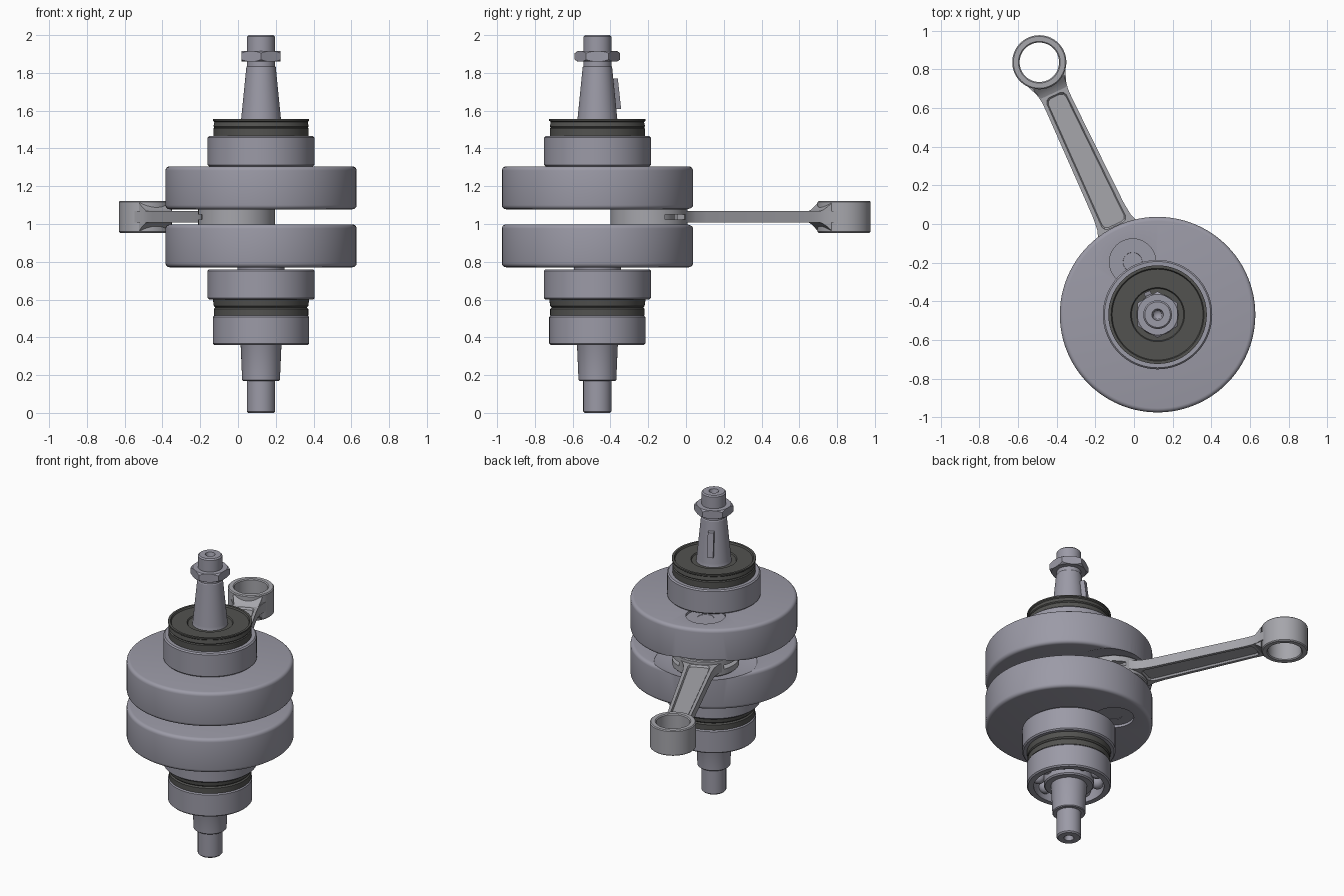
import bpy, bmesh
from math import sin, cos, pi, radians, atan2
from mathutils import Matrix, Vector

if "Cube" in bpy.data.objects:
    bpy.data.objects.remove(bpy.data.objects["Cube"])

AX = Vector((0.122, -0.469, 0))          # main shaft axis
PIN = Vector((-0.007, -0.197, 0))        # crank pin axis
SMALL = Vector((-0.49, 0.837, 0))        # small end axis
MID = 1.038                              # mid plane between the webs
ROD = SMALL - PIN
L = ROD.length
ROD_M = Matrix.Translation(PIN + Vector((0, 0, MID))) @ Matrix.Rotation(atan2(ROD.y, ROD.x), 4, 'Z')


def colour(name, *rgb):
    mat = bpy.data.materials.new(name)
    mat.diffuse_color = (*rgb, 1)
    mat.use_nodes = True
    mat.node_tree.nodes["Principled BSDF"].inputs["Base Color"].default_value = mat.diffuse_color
    return mat


DARK = colour("dark_rubber", 0.085, 0.085, 0.08)
STEEL = colour("steel", 0.33, 0.325, 0.385)
ROD_STEEL = colour("rod_steel", 0.38, 0.38, 0.41)


def finish(ob, angle=32):
    bpy.ops.object.select_all(action='DESELECT')
    ob.select_set(True)
    bpy.context.view_layer.objects.active = ob
    bpy.ops.object.shade_smooth_by_angle(angle=radians(angle))
    return ob


def make(name, bm, mat):
    bmesh.ops.remove_doubles(bm, verts=bm.verts, dist=1e-5)
    bmesh.ops.recalc_face_normals(bm, faces=bm.faces)
    me = bpy.data.meshes.new(name)
    bm.to_mesh(me)
    bm.free()
    me.materials.append(mat)
    ob = bpy.data.objects.new(name, me)
    bpy.context.collection.objects.link(ob)
    return finish(ob)


def lathe(name, prof, at=AX, ring=False, n=72, start=0.0, mat=STEEL):
    """Revolve (radius, z) points; ring=True closes the profile loop."""
    bm = bmesh.new()
    vs = [bm.verts.new((r * cos(start), r * sin(start), z)) for r, z in prof]
    es = [bm.edges.new(p) for p in zip(vs, vs[1:])]
    if ring:
        es.append(bm.edges.new((vs[-1], vs[0])))
    bmesh.ops.spin(bm, geom=vs + es, cent=(0, 0, 0), axis=(0, 0, 1), angle=2 * pi, steps=n)
    bmesh.ops.translate(bm, verts=bm.verts, vec=at)
    return make(name, bm, mat)


def loft(name, sections, matrix, mat=ROD_STEEL):
    """Closed solid through equal-length point loops."""
    bm = bmesh.new()
    loops = [[bm.verts.new(matrix @ Vector(p)) for p in s] for s in sections]
    bm.faces.new(loops[0])
    bm.faces.new(loops[-1])
    for a, b in zip(loops, loops[1:]):
        for i in range(len(a)):
            j = (i + 1) % len(a)
            bm.faces.new((a[i], a[j], b[j], b[i]))
    return make(name, bm, mat)


def cut(ob, cutter, op='DIFFERENCE'):
    mod = ob.modifiers.new("cut", 'BOOLEAN')
    mod.object, mod.operation, mod.solver = cutter, op, 'EXACT'
    bpy.context.view_layer.objects.active = ob
    bpy.ops.object.modifier_apply(modifier=mod.name)
    bpy.data.objects.remove(cutter)
    finish(ob)


def ring_profile(ri, ro, z0, z1, c=0.008):
    return [(ri, z0), (ro - c, z0), (ro, z0 + c), (ro, z1 - c), (ro - c, z1), (ri, z1)]


def rect(u, hv, hz):
    return [(u, -hv, -hz), (u, hv, -hz), (u, hv, hz), (u, -hv, hz)]


# Flywheel webs, mirrored about the mid plane
for side, name in ((-1, "lower_web"), (1, "upper_web")):
    z = lambda d: MID + side * d
    R, b = 0.506, 0.022
    arc = [(R - b + b * cos(t * pi / 8), b * sin(t * pi / 8)) for t in range(5)]
    prof = [(0, z(0.04))] + [(r, z(0.04 + b - h)) for r, h in reversed(arc)]
    prof += [(r, z(0.267 - b + h)) for r, h in arc] + [(0, z(0.267))]
    web = lathe(name, prof, n=96)
    cut(web, lathe("recess_cutter", [(0, z(0.03)), (0.32, z(0.03)), (0.31, z(0.042)),
                                     (0.225, z(0.066)), (0, z(0.066))], PIN))
    cut(web, lathe("bore_cutter", [(0, z(0.25)), (0.12, z(0.25)), (0.12, z(0.3)), (0, z(0.3))], PIN))

# Crank pin with blind holes in both ends
half = [(0, 0.15), (0.03, 0.17), (0.047, 0.245), (0.05, 0.252), (0.118, 0.252), (0.118, 0.24)]
lathe("crank_pin", [(r, MID + h) for r, h in half] + [(r, MID - h) for r, h in reversed(half)], PIN)

# Main shafts with tapers and centre-drilled ends
lathe("lower_shaft", [(0, 0.05), (0.022, 0.03), (0.03, 0), (0.067, 0), (0.075, 0.008), (0.075, 0.17),
                      (0.095, 0.17), (0.1, 0.175), (0.108, 0.36), (0.125, 0.40), (0.125, 0.8), (0, 0.8)])
lathe("upper_shaft", [(0, 1.28), (0.125, 1.28), (0.125, 1.50), (0.108, 1.53), (0.105, 1.56), (0.078, 1.83),
                      (0.074, 1.835), (0.074, 1.992), (0.066, 2.0), (0.03, 2.0), (0.022, 1.97), (0, 1.95)])

# Inner bearings beside the webs
lathe("lower_main_bearing", ring_profile(0.12, 0.283, 0.60, 0.76), ring=True)
lathe("upper_main_bearing", ring_profile(0.12, 0.283, 1.305, 1.465), ring=True)

# Oil seals, with grooves
lathe("lower_seal", [(0.12, 0.515), (0.25, 0.515), (0.25, 0.55), (0.242, 0.558), (0.25, 0.566),
                     (0.255, 0.602), (0.12, 0.602)], ring=True, mat=DARK)
lathe("upper_seal", [(0.12, 1.46), (0.252, 1.46), (0.252, 1.505), (0.247, 1.511), (0.252, 1.517),
                     (0.247, 1.54), (0.255, 1.546), (0.255, 1.555), (0.24, 1.555), (0.235, 1.545),
                     (0.14, 1.545), (0.135, 1.537), (0.105, 1.537)], ring=True, mat=DARK)

# Open outer ball bearing
lathe("ball_bearing_outer_race", ring_profile(0.213, 0.255, 0.36, 0.515), ring=True)
lathe("ball_bearing_inner_race", ring_profile(0.10, 0.152, 0.363, 0.515), ring=True)
bm = bmesh.new()
for i in range(9):
    a = 2 * pi * i / 9
    bmesh.ops.create_uvsphere(bm, u_segments=20, v_segments=12, radius=0.042, matrix=Matrix.Translation(
        AX + Vector((0.183 * cos(a), 0.183 * sin(a), 0.425))))
make("bearing_balls", bm, STEEL)

# Chamfered hex nut
nut = lathe("hex_nut", [(0, 1.86), (0.12, 1.86), (0.12, 1.915), (0, 1.915)], n=6, start=pi / 2)
cut(nut, lathe("nut_chamfer", [(0, 1.855), (0.098, 1.855), (0.122, 1.872), (0.122, 1.903),
                               (0.098, 1.92), (0, 1.92)]), 'INTERSECT')

# Key on the upper taper, on the crank pin side
KEY = Matrix.Translation(AX) @ Matrix.Rotation(atan2(ROD.y, ROD.x), 4, 'Z')
loft("shaft_key", [[(r0, -0.018, z), (r1, -0.018, z), (r1, 0.018, z), (r0, 0.018, z)]
                   for z, r0, r1 in ((1.61, 0.07, 0.130), (1.77, 0.05, 0.111))], KEY, STEEL)

# Rod big end with oil slots on both sides
big = lathe("rod_big_end", ring_profile(0.135, 0.204, MID - 0.055, MID + 0.055, 0.006), PIN, ring=True,
            mat=ROD_STEEL)
cut(big, loft("slot_cutter", [[(0, v, -0.013), (0.15, v, -0.013), (0.15, v, 0.013), (0, v, 0.013)]
                              for v in (-0.3, 0.3)], ROD_M))
lathe("roller_cage", ring_profile(0.10, 0.136, MID - 0.05, MID + 0.05, 0.004), PIN, ring=True, mat=ROD_STEEL)

# Rod small end
lathe("rod_small_end", [(0.108, MID - 0.085), (0.134, MID - 0.085), (0.14, MID - 0.079), (0.14, MID + 0.079),
                        (0.134, MID + 0.085), (0.108, MID + 0.085), (0.102, MID + 0.079),
                        (0.102, MID - 0.079)], SMALL, ring=True, mat=ROD_STEEL)

# Rod shank: outline flares into both eyes
edge = [(0.168 * cos(a), 0.168 * sin(a)) for a in (0, 0.25, 0.5, 0.75, 0.9)]
edge += [(0.145, 0.138), (0.18, 0.112), (0.23, 0.095), (0.3, 0.088), (L - 0.24, 0.075), (L - 0.19, 0.076),
         (L - 0.15, 0.083), (L - 0.12, 0.095), (L - 0.088, 0.108)]
edge += [(L - 0.12 * cos(a), 0.12 * sin(a)) for a in (0.7, 0.45, 0.2, 0)]
outline = edge + [(u, -v) for u, v in reversed(edge[1:-1])]
shank = loft("rod_shank", [[(u, v, h) for u, v in outline] for h in (-0.03, 0.03)], ROD_M)


def panel(u0, u1, w0, w1, h, c=0.025):
    """Long tapered panel outline with clipped corners."""
    side = [(u0, w0 - c), (u0 + 0.3 * c, w0 - 0.3 * c), (u0 + c, w0),
            (u1 - c, w1), (u1 - 0.3 * c, w1 - 0.3 * c), (u1, w1 - c)]
    return [(u, v, h) for u, v in side] + [(u, -v, h) for u, v in reversed(side)]


# Sunken panels on both faces give an I-section
for s in (-1, 1):
    cut(shank, loft("panel_cutter", [panel(0.215, L - 0.195, 0.062, 0.05, s * 0.018),
                                     panel(0.205, L - 0.185, 0.070, 0.058, s * 0.034)], ROD_M))

# Thickened neck blending the shank into the small end
loft("small_end_neck", [rect(L - 0.18, 0.072, 0.028), rect(L - 0.16, 0.077, 0.036),
                        rect(L - 0.14, 0.083, 0.05), rect(L - 0.115, 0.09, 0.072)], ROD_M)
